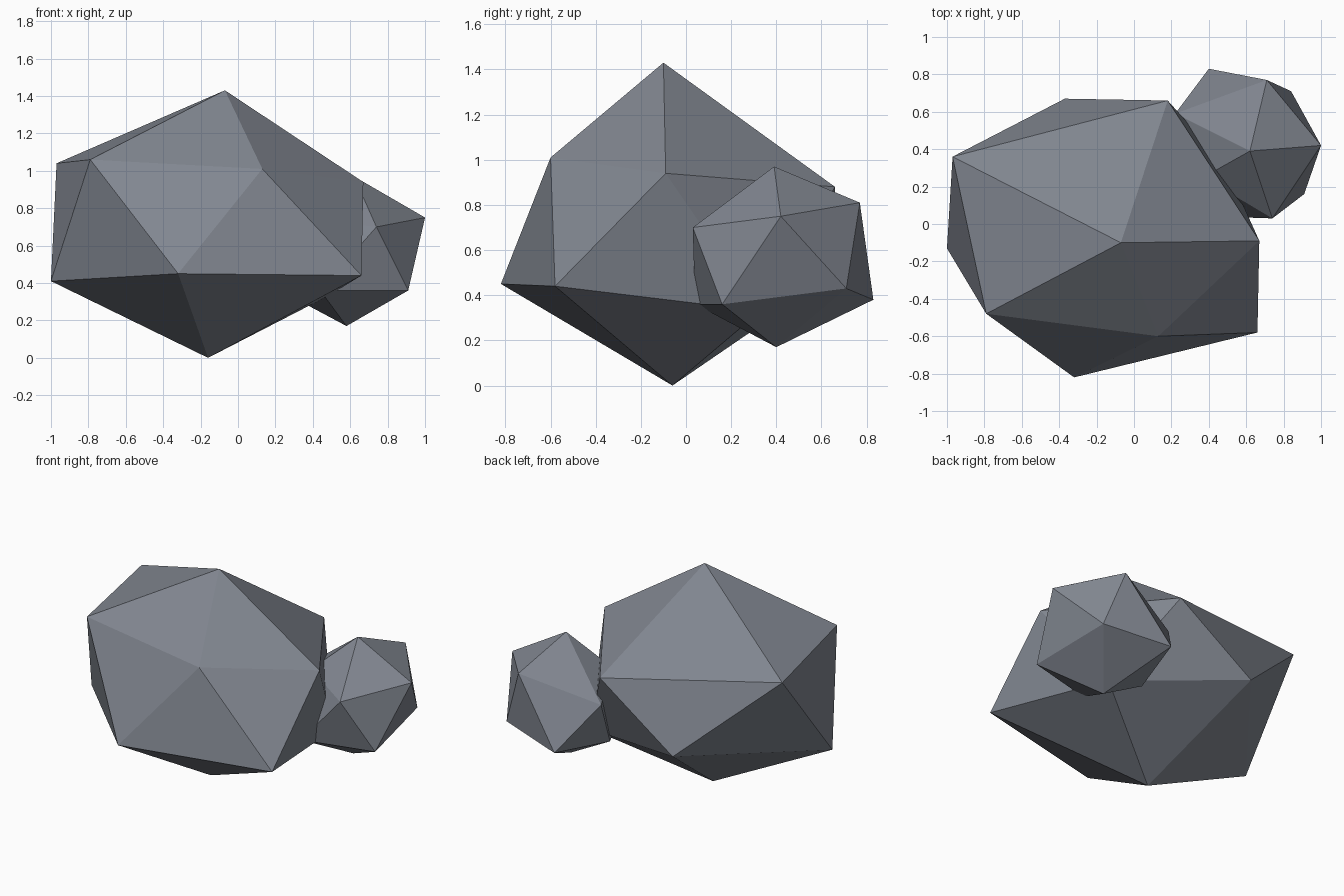
import bpy
import bmesh

# Remove the default cube only
default_cube = bpy.data.objects.get("Cube")
if default_cube:
    bpy.data.objects.remove(default_cube, do_unlink=True)

# Single slate colour shared by both rocks
stone = bpy.data.materials.new("slate_grey_stone")
stone.use_nodes = True
stone_colour = (0.22, 0.24, 0.28, 1)
stone.diffuse_color = stone_colour
shader = next(n for n in stone.node_tree.nodes if n.type == "BSDF_PRINCIPLED")
shader.inputs["Base Color"].default_value = stone_colour
shader.inputs["Roughness"].default_value = 0.9


def make_rock(name, peak, upper_ring, lower_ring, foot):
    """Chipped twenty-sided boulder: peak, two staggered rings and a foot."""
    bm = bmesh.new()
    top = bm.verts.new(peak)
    upper = [bm.verts.new(point) for point in upper_ring]
    lower = [bm.verts.new(point) for point in lower_ring]
    bottom = bm.verts.new(foot)
    count = len(upper)
    for i in range(count):
        j = (i + 1) % count
        bm.faces.new((top, upper[i], upper[j]))
        bm.faces.new((upper[i], lower[i], upper[j]))
        bm.faces.new((lower[i], lower[j], upper[j]))
        bm.faces.new((bottom, lower[j], lower[i]))
    bmesh.ops.recalc_face_normals(bm, faces=bm.faces[:])
    mesh = bpy.data.meshes.new(name)
    bm.to_mesh(mesh)
    bm.free()
    mesh.materials.append(stone)
    rock = bpy.data.objects.new(name, mesh)
    bpy.context.scene.collection.objects.link(rock)
    return rock


# Large boulder
make_rock(
    "large_rock",
    peak=(-.07, -.1, 1.43),
    upper_ring=[(-.79, -.48, 1.06), (.13, -.6, 1.01), (.67, -.09, .94),
                (.18, .66, .88), (-.97, .36, 1.04)],
    lower_ring=[(-.32, -.82, .45), (.66, -.58, .44), (.48, .33, .33),
                (-.37, .67, .5), (-1, -.13, .41)],
    foot=(-.16, -.06, 0),
)

# Small boulder leaning into the back of the large one
make_rock(
    "small_rock",
    peak=(.62, .39, .97),
    upper_ring=[(.74, .03, .7), (1, .42, .75), (.71, .77, .81),
                (.22, .59, .66), (.37, .25, .74)],
    lower_ring=[(.91, .16, .36), (.84, .71, .43), (.4, .83, .38),
                (.28, .41, .33), (.44, .04, .36)],
    foot=(.58, .4, .17),
)
